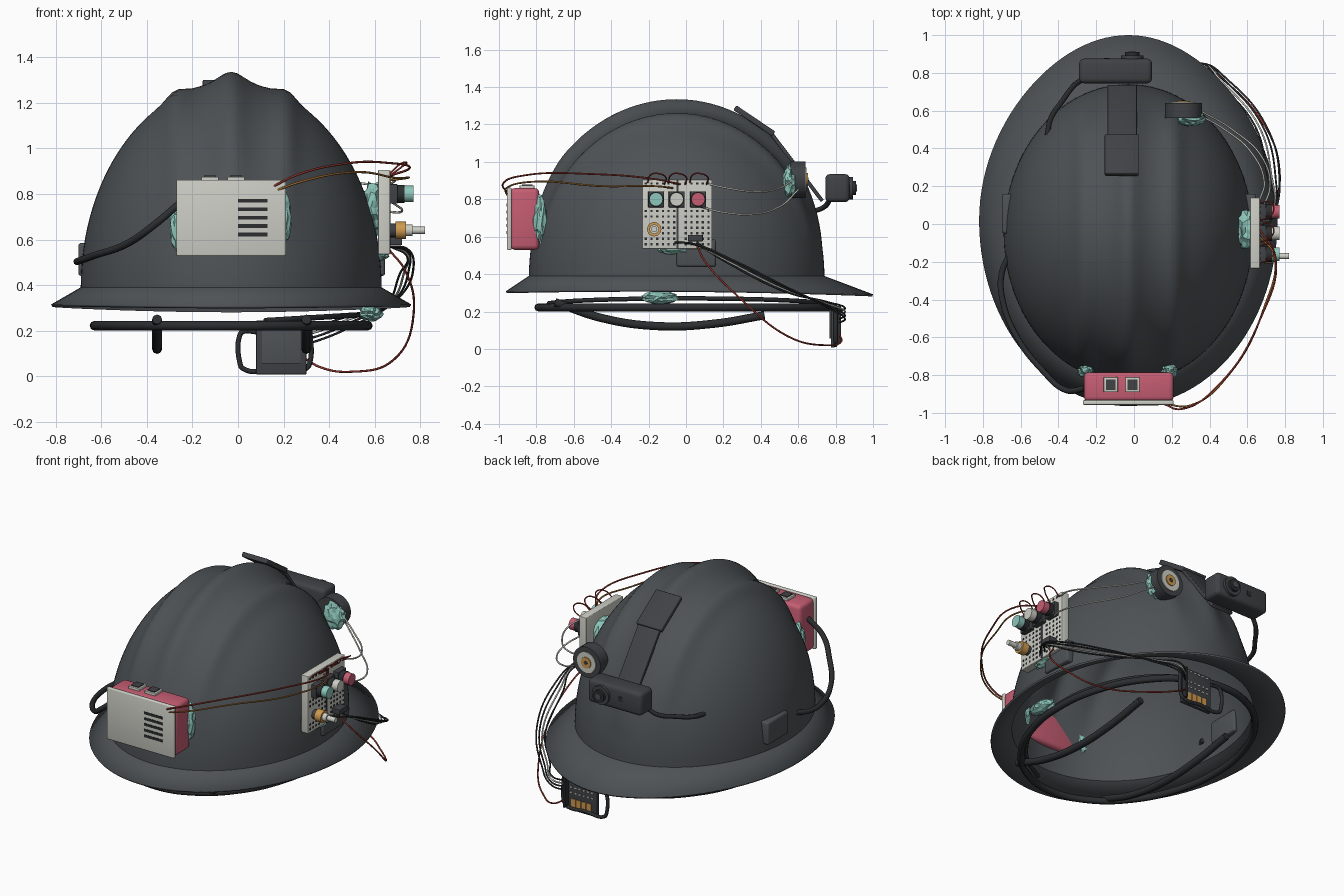
import bpy, bmesh, math, random
from mathutils import Vector, Matrix

random.seed(4)
if "Cube" in bpy.data.objects:
    bpy.data.objects.remove(bpy.data.objects["Cube"])


def material(name, r, g, b):
    m = bpy.data.materials.new(name)
    m.use_nodes = True
    m.diffuse_color = (r, g, b, 1)
    m.node_tree.nodes["Principled BSDF"].inputs["Base Color"].default_value = (r, g, b, 1)
    return m


SHELL = material("shell grey", .075, .084, .092)
DARK = material("device grey", .05, .054, .06)
BLACK = material("black rubber", .025, .027, .03)
PINK = material("pink plastic", .56, .11, .17)
LIGHT = material("light grey", .62, .62, .57)
TEAL = material("pale teal", .27, .57, .50)
ORANGE = material("orange brass", .62, .32, .08)
RED = material("red wire", .28, .035, .025)
AMBER = material("amber wire", .33, .14, .03)


def finish(name, bm, mat, smooth=True):
    me = bpy.data.meshes.new(name)
    bmesh.ops.recalc_face_normals(bm, faces=bm.faces)
    bm.to_mesh(me)
    bm.free()
    ob = bpy.data.objects.new(name, me)
    bpy.context.collection.objects.link(ob)
    me.materials.append(mat)
    activate(ob)
    if smooth:
        bpy.ops.object.shade_smooth_by_angle(angle=math.radians(35))
    return ob


def activate(ob):
    bpy.ops.object.select_all(action='DESELECT')
    ob.select_set(True)
    bpy.context.view_layer.objects.active = ob


def add_box(bm, lo, hi, tilt=0):
    lo, hi = Vector(lo), Vector(hi)
    m = (Matrix.Translation((lo + hi) / 2) @ Matrix.Rotation(tilt, 4, 'X')
         @ Matrix.Diagonal((*(hi - lo), 1)))
    bmesh.ops.create_cube(bm, size=1, matrix=m)


def box(name, lo, hi, mat, bevel=0, tilt=0):
    bm = bmesh.new()
    add_box(bm, lo, hi, tilt)
    if bevel:
        bmesh.ops.bevel(bm, geom=bm.edges[:], offset=bevel, segments=3,
                        profile=.5, affect='EDGES')
    return finish(name, bm, mat)


def cylinder(name, start, axis, radius, depth, mat):
    axis = Vector(axis)
    m = (Matrix.Translation(Vector(start) + axis * depth / 2)
         @ axis.to_track_quat('Z', 'Y').to_matrix().to_4x4())
    bm = bmesh.new()
    bmesh.ops.create_cone(bm, cap_ends=True, segments=28, radius1=radius,
                          radius2=radius, depth=depth, matrix=m)
    return finish(name, bm, mat)


def tube(name, points, radius, mat, cyclic=False):
    cu = bpy.data.curves.new(name, 'CURVE')
    cu.dimensions = '3D'
    cu.bevel_depth, cu.bevel_resolution, cu.resolution_u = radius, 2, 8
    cu.use_fill_caps = True
    sp = cu.splines.new('BEZIER')
    sp.bezier_points.add(len(points) - 1)
    for bp, p in zip(sp.bezier_points, points):
        bp.co = p
        bp.handle_left_type = bp.handle_right_type = 'AUTO'
    sp.use_cyclic_u = cyclic
    ob = bpy.data.objects.new(name, cu)
    bpy.context.collection.objects.link(ob)
    cu.materials.append(mat)
    activate(ob)
    bpy.ops.object.convert(target='MESH')
    bpy.ops.object.shade_smooth_by_angle(angle=math.radians(50))


def putty(name, loc, size):
    bm = bmesh.new()
    bmesh.ops.create_icosphere(bm, subdivisions=3, radius=1)
    for v in bm.verts:
        v.co *= random.uniform(.8, 1.08)
        v.co = Vector(loc) + Vector(a * s for a, s in zip(v.co, size))
    finish(name, bm, TEAL, smooth=False)


# Helmet shell: brim and dome lofted from rings, with three crown ridges
CX, CY, BASE, SEG, RINGS = -.03, -.05, .39, 112, 36


def dome_point(t, e):
    x = .66 * math.cos(e) * math.cos(t)
    y = .79 * math.cos(e) * math.sin(t)
    z = .9 * math.sin(e)
    fade = min(1, max(0, (z - .15) / .45))
    ridge = (.05 * math.exp(-(x / .07) ** 2)
             + .03 * math.exp(-((abs(x) - .24) / .05) ** 2)) * fade
    k = 1 + ridge
    return (CX + x * k, CY + y * k, BASE + z * k)


def brim_point(t):
    s = math.sin(t)
    return (CX + .79 * math.cos(t) * (1 - .1 * max(0, s) ** 2),
            .018 + .982 * s, .315 - .015 * s * s - .008 * s)


bm = bmesh.new()
angles = [2 * math.pi * i / SEG for i in range(SEG)]
loops = [[bm.verts.new(brim_point(t)) for t in angles]]
for r in range(RINGS):
    e = math.pi / 2 * r / RINGS
    loops.append([bm.verts.new(dome_point(t, e)) for t in angles])
for a, b in zip(loops, loops[1:]):
    for i in range(SEG):
        j = (i + 1) % SEG
        bm.faces.new((a[i], a[j], b[j], b[i]))
top = bm.verts.new(dome_point(0, math.pi / 2))
for i in range(SEG):
    bm.faces.new((loops[-1][i], loops[-1][(i + 1) % SEG], top))
shell = finish("helmet_shell", bm, SHELL)
thick = shell.modifiers.new("thickness", 'SOLIDIFY')
thick.thickness, thick.offset = .012, -1

# Side accessory slots on the shell
box("left_side_slot", (.58, -.05, .44), (.645, .16, .585), SHELL, .012)
box("right_side_slot", (-.70, -.05, .44), (-.63, .16, .585), SHELL, .012)

# Front battery box with vent slots and two switches
box("battery_box", (-.265, -.94, .53), (.21, -.785, .86), PINK, .025)
box("battery_cover", (-.27, -.957, .528), (.21, -.933, .862), LIGHT, .006)
for i in range(5):
    z = .77 - .037 * i
    box("vent_slot", (0, -.96, z - .008), (.13, -.955, z + .008), BLACK)
for x in (-.123, -.008):
    box("switch_frame", (x - .038, -.89, .85), (x + .038, -.81, .875), LIGHT, .004)
    box("switch_key", (x - .026, -.878, .87), (x + .026, -.822, .88), DARK)
putty("battery_putty_right", (-.255, -.78, .65), (.045, .035, .11))
putty("battery_putty_left", (.19, -.78, .70), (.045, .04, .13))

# Breadboard with holes, centre groove and putty behind it
box("breadboard", (.615, -.235, .535), (.667, .14, .905), LIGHT, .004)
box("board_groove", (.664, -.052, .537), (.67, -.04, .903), DARK)
bm = bmesh.new()
for c in range(12):
    for r in range(12):
        y, z = -.215 + .0305 * c, .56 + .0295 * r
        hidden = .745 < z < .86 or (abs(y + .17) < .045 and abs(z - .64) < .045)
        if not hidden and abs(y + .046) > .015:
            add_box(bm, (.664, y - .006, z - .006), (.669, y + .006, z + .006))
finish("board_holes", bm, BLACK, smooth=False)
putty("board_putty_side", (.60, -.03, .74), (.06, .11, .12))
putty("board_putty_low", (.62, -.06, .535), (.045, .09, .03))

# Three push buttons, each with a small red wire loop
for y, mat in ((-.16, TEAL), (-.05, LIGHT), (.065, PINK)):
    box("button_base", (.665, y - .043, .757), (.70, y + .043, .843), DARK, .004)
    cylinder("button_stem", (.70, y, .80), (1, 0, 0), .04, .03, BLACK)
    cylinder("button_cap", (.73, y, .80), (1, 0, 0), .036, .04, mat)
    tube("button_loop", [(.667, y - .045, .89), (.71, y - .03, .93), (.74, y + .01, .938),
                         (.72, y + .05, .92), (.667, y + .045, .88)], .004, RED)

# Rotary knob and chip
cylinder("knob_body", (.665, -.17, .64), (1, 0, 0), .03, .03, DARK)
cylinder("knob_collar", (.69, -.17, .64), (1, 0, 0), .038, .046, ORANGE)
cylinder("knob_neck", (.735, -.17, .64), (1, 0, 0), .025, .03, LIGHT)
cylinder("knob_shaft", (.76, -.17, .64), (1, 0, 0), .016, .06, LIGHT)
box("chip", (.665, .01, .575), (.72, .09, .61), DARK, .003)

# Rear camera on a two-piece bracket
box("bracket_top", (-.155, .24, 1.205), (.025, .49, 1.235), DARK, .006, math.radians(-34))
box("bracket_arm", (-.14, .36, .965), (.015, .82, .985), DARK, .004, math.radians(-53))
box("camera_body", (-.29, .745, .785), (.095, .875, .935), DARK, .025)
cylinder("camera_lens_ring", (-.01, .87, .86), (0, 1, 0), .06, .022, DARK)
cylinder("camera_lens", (-.01, .89, .86), (0, 1, 0), .038, .02, BLACK)
cylinder("camera_glass", (-.01, .908, .86), (0, 1, 0), .018, .006, SHELL)
box("camera_sensor", (-.16, .873, .85), (-.13, .879, .88), BLACK)
tube("camera_cable", [(-.26, .77, .80), (-.31, .74, .76), (-.38, .65, .73),
                      (-.44, .56, .71), (-.46, .47, .70)], .014, BLACK)

# Rear lamp
cylinder("lamp_housing", (.262, .56, .905), (0, 1, 0), .098, .08, DARK)
cylinder("lamp_reflector", (.262, .637, .905), (0, 1, 0), .066, .008, LIGHT)
cylinder("lamp_bulb", (.262, .642, .905), (0, 1, 0), .035, .009, ORANGE)
cylinder("lamp_filament", (.262, .648, .905), (0, 1, 0), .012, .006, DARK)
putty("lamp_putty", (.30, .56, .90), (.075, .045, .09))

# Heavy power cable from the battery box round to the right side
tube("power_cable", [(-.26, -.87, .755), (-.36, -.88, .67), (-.48, -.78, .585),
                     (-.63, -.58, .53), (-.70, -.38, .505), (-.70, -.26, .505),
                     (-.66, -.16, .52)], .016, BLACK)

# Headband ring, secondary band and the two hanging straps
tube("headband", [(CX + .60 * math.cos(a), .79 * math.sin(a), .222)
                  for a in (math.pi * i / 8 for i in range(16))], .021, BLACK, True)
tube("upper_band", [(CX + .57 * math.cos(a), .76 * math.sin(a), .235 + .035 * math.cos(a))
                    for a in (math.radians(d) for d in range(-75, 90, 15))], .012, BLACK)
for x in (-.355, .30):
    tube("hanging_strap", [(x, -.70, .25), (x, -.45, .165), (x, -.15, .122),
                           (x, .15, .135), (x, .42, .18)], .022, BLACK)
putty("headband_putty", (.58, -.14, .275), (.055, .10, .035))

# Circuit board hanging at the rear, with a tube frame
box("circuit_board", (.08, .775, .008), (.30, .795, .245), DARK, .003)
box("board_screen", (.105, .768, .055), (.275, .777, .215), SHELL, .002)
tube("board_frame", [(.08, .80, .195), (.02, .80, .195), (.008, .80, .18), (.008, .80, .06),
                     (.02, .80, .035), (.16, .80, .03), (.30, .80, .035),
                     (.315, .80, .06), (.315, .80, .22)], .011, BLACK)
for i in range(4):
    x = .12 + .037 * i
    box("gold_pad", (x, .794, .035), (x + .031, .80, .085), ORANGE)
for i in range(6):
    for z in (.12, .155, .225):
        x = .105 + .03 * i
        box("solder_point", (x, .794, z), (x + .014, .799, z + .008), LIGHT)
box("pin_header", (.285, .795, .03), (.297, .83, .23), BLACK)

# Supply wires from the battery box to the breadboard
tube("red_supply", [(.15, -.95, .83), (.25, -.98, .88), (.45, -.85, .93), (.67, -.5, .935),
                    (.75, -.18, .91), (.667, -.03, .88)], .005, RED)
tube("amber_supply", [(.15, -.95, .81), (.30, -.96, .86), (.50, -.80, .895),
                      (.69, -.44, .87), (.74, -.16, .87), (.667, -.07, .86)], .005, AMBER)

# Wires from the breadboard to the lamp
tube("lamp_wire_upper", [(.667, .13, .88), (.69, .22, .86), (.62, .38, .84),
                         (.48, .50, .86), (.34, .58, .91)], .005, LIGHT)
tube("lamp_wire_lower", [(.68, .08, .76), (.72, .20, .73), (.68, .35, .72),
                         (.52, .50, .76), (.35, .60, .85)], .005, LIGHT)

# Wires from the breadboard to the hanging circuit board
for i, mat in enumerate((BLACK, BLACK, LIGHT, BLACK)):
    d = .02 * i
    tube("data_wire", [(.667, -.06 + 2 * d, .57), (.74, .05 + d, .56 - d / 2),
                       (.77 - d, .24, .48 - d / 2), (.70 - d, .52, .34 - d / 2),
                       (.50 - d, .76, .22 + d / 2), (.36, .85, .16 + d),
                       (.29, .82, .14 + d)], .005, mat)
tube("red_data_wire", [(.667, .06, .55), (.73, .10, .47), (.77, .29, .27), (.68, .54, .07),
                       (.50, .74, .02), (.36, .83, .04), (.29, .82, .08)], .005, RED)
